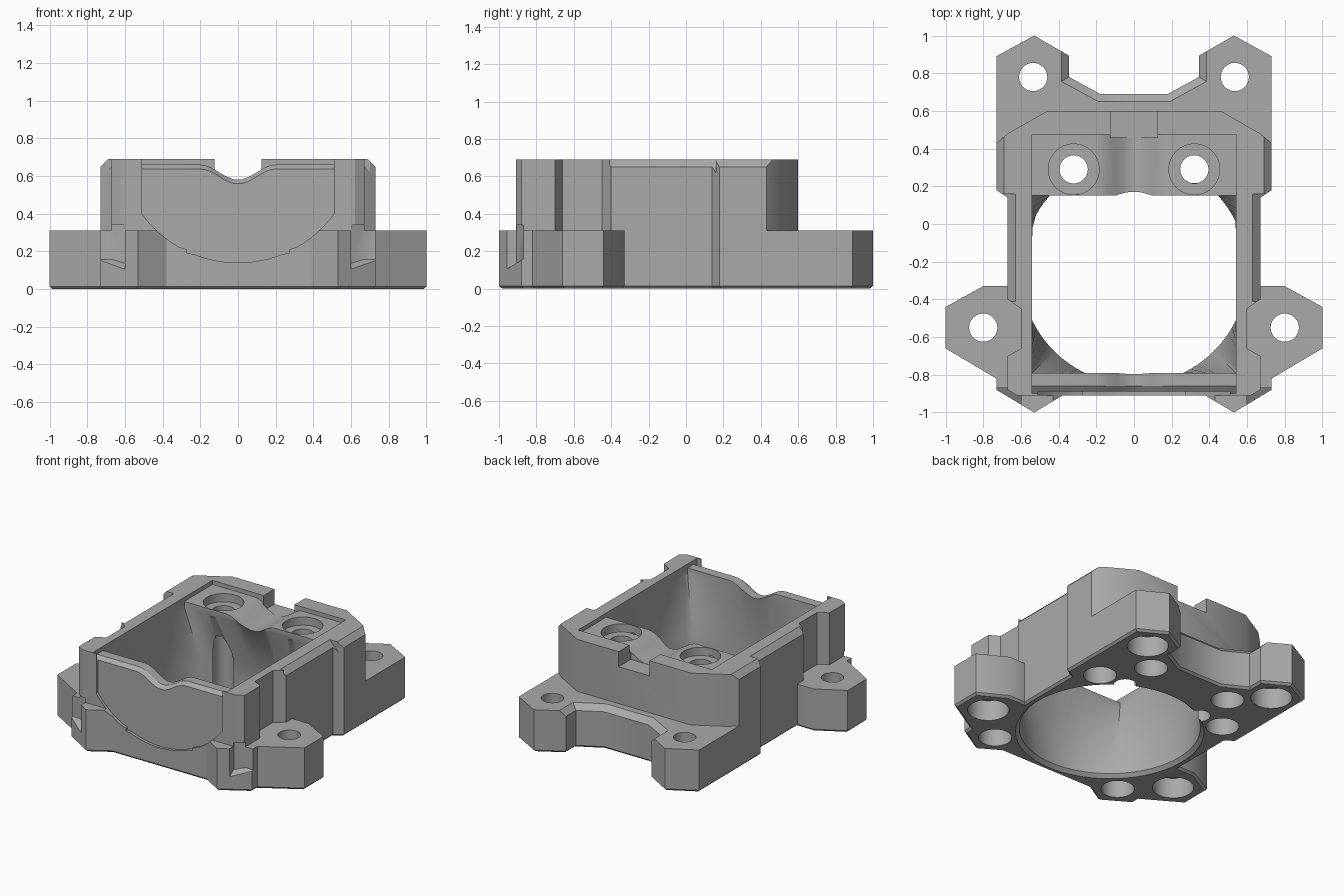
import bpy, bmesh, math

old = bpy.data.objects.get("Cube")
if old:
    bpy.data.objects.remove(old, do_unlink=True)

grey = bpy.data.materials.new("plain grey")
grey.use_nodes = True
colour = (0.4, 0.4, 0.4, 1)
grey.diffuse_color = colour
grey.node_tree.nodes["Principled BSDF"].inputs["Base Color"].default_value = colour


def loft(name, rings, chamfers=()):
    """Closed solid through matching rings; chamfers are (edge test, width)."""
    bm = bmesh.new()
    rows = [[bm.verts.new(p) for p in ring] for ring in rings]
    n = len(rows[0])
    for a, b in zip(rows, rows[1:]):
        for i in range(n):
            j = (i + 1) % n
            bm.faces.new((a[i], a[j], b[j], b[i]))
    bm.faces.new(rows[0][::-1])
    bm.faces.new(rows[-1])
    bmesh.ops.recalc_face_normals(bm, faces=bm.faces)
    for test, width in chamfers:
        edges = [e for e in bm.edges if all(test(v.co) for v in e.verts)]
        bmesh.ops.bevel(bm, geom=edges, offset=width, segments=1, affect='EDGES')
    mesh = bpy.data.meshes.new(name)
    bm.to_mesh(mesh)
    bm.free()
    mesh.materials.append(grey)
    ob = bpy.data.objects.new(name, mesh)
    bpy.context.collection.objects.link(ob)
    return ob


def mirrored(half):
    return half + [(-x, y) for x, y in reversed(half)]


def flat(points, z):
    return [(x, y, z) for x, y in points]


def upright(points, y):
    return [(x, y, z) for x, z in points]


def circle(x, y, r, z, n=32):
    return [(x + r * math.cos(math.tau * i / n), y + r * math.sin(math.tau * i / n), z)
            for i in range(n)]


def combine(target, tool, operation='DIFFERENCE'):
    mod = target.modifiers.new("join", 'BOOLEAN')
    mod.operation, mod.solver, mod.object = operation, 'EXACT', tool
    bpy.context.view_layer.objects.active = target
    bpy.ops.object.modifier_apply(modifier=mod.name)
    bpy.data.objects.remove(tool, do_unlink=True)


def drill(x, y, r, z0, z1):
    for side in (-1, 1):
        combine(body, loft("drill", [circle(side * x, y, r, z0), circle(side * x, y, r, z1)]))


# Base flange with mounting ears
base_half = [(.38, -.91), (.53, -1), (.73, -.88), (.73, -.82), (1, -.66), (1, -.44),
             (.8, -.33), (.67, -.33), (.67, .14), (.73, .18), (.73, .89), (.53, 1),
             (.345, .893), (.345, .78), (.18, .69)]
base = mirrored(base_half)
body = loft("duct_housing", [flat(base, 0), flat(base, .31)], [
    (lambda c: c.z < .001, .015),
    (lambda c: c.z > .3 and c.y > .68 and abs(c.x) < .36, .04)])

# Upper box with clearance for the ear screws
upper = mirrored([(.62, -.91), (.67, -.88), (.67, -.70), (.60, -.66), (.60, -.45),
                  (.67, -.40), (.67, .14), (.73, .18), (.73, .43), (.67, .48), (.46, .60)])
combine(body, loft("upper_box", [flat(upper, .2), flat(upper, .69)]), 'UNION')

# Chamfered top edges along the sides
for side in (-1, 1):
    for x, y0, y1 in ((.67, -.41, .16), (.73, .12, .5)):
        wedge = [(side * (x + dx), .69 + dz) for dx, dz in ((-.08, .04), (.04, -.08), (.04, .04))]
        combine(body, loft("edge_cut", [upright(wedge, y0), upright(wedge, y1)]))

# Shallow top seat with a dipped middle
dip = [(.54, .8), (.54, .66)] + [
    (.2 * t, .62 - .04 * math.cos(math.pi * t)) for t in (1, .85, .7, .55, .4, .25, .1)]
seat = mirrored(dip)
combine(body, loft("seat_cut", [upright(seat, -.895), upright(seat, .475)]))

# Sloped lip on the front wall
low = [(x, z - .03 if z < .7 else z) for x, z in seat]
combine(body, loft("lip_cut", [upright(low, -.9), upright(seat, -.86)]))

# Recessed front panel with a rounded lower edge
arc = [(.51, .8), (.51, .4)]
arc += [(.63 * math.sin(a), .77 - .63 * math.cos(a))
        for a in (math.radians(d) for d in range(50, 27, -4))]
arc += [(.27, .21), (.27, .19)]
arc += [(.63 * math.sin(a), .77 - .63 * math.cos(a))
        for a in (math.radians(d) for d in range(22, 0, -4))]
panel = mirrored(arc)
combine(body, loft("panel_cut", [upright(panel, -1.1), upright(panel, -.89)]))

# Duct: round at the bottom, square at the top
N = 96


def square(z):
    def clamp(v):
        return max(-1, min(1, v * math.sqrt(2)))
    return [(.54 * clamp(math.cos(math.tau * i / N)),
             -.32 + .47 * clamp(math.sin(math.tau * i / N)), z) for i in range(N)]


combine(body, loft("duct_cut", [
    circle(0, -.25, .635, -.01, N), circle(0, -.25, .6, .025, N),
    circle(0, -.25, .6, .25, N), square(.62), square(.8)]))

# Notch in the back rim
notch = [(-.125, .58), (.125, .58), (.125, .8), (-.125, .8)]
combine(body, loft("notch_cut", [upright(notch, .46), upright(notch, .7)]))

# Mounting holes, counterbores and blind holes underneath
for x, y in ((.535, .78), (.8, -.55)):
    drill(x, y, .075, -.1, .5)
    drill(x, y, .137, -.1, .15)
drill(.32, .29, .075, -.1, .8)
drill(.32, .29, .135, .6, .8)
for x, y in ((.53, .28), (.53, -.8), (.33, .57)):
    drill(x, y, .11, -.1, .14)

# Cable hook notches at the front corners
for side in (-1, 1):
    foot = [(.6, -1), (.6, -.905), (.67, -.87), (.78, -.87), (.78, -1)]
    bottom = [(side * x, y, .14 + .6 * (y + .9)) for x, y in foot]
    top = [(side * x, y, .34) for x, y in foot]
    combine(body, loft("hook_cut", [bottom, top]))

bpy.ops.object.select_all(action='DESELECT')
body.select_set(True)
bpy.context.view_layer.objects.active = body
bpy.ops.object.shade_smooth_by_angle(angle=math.radians(30))
